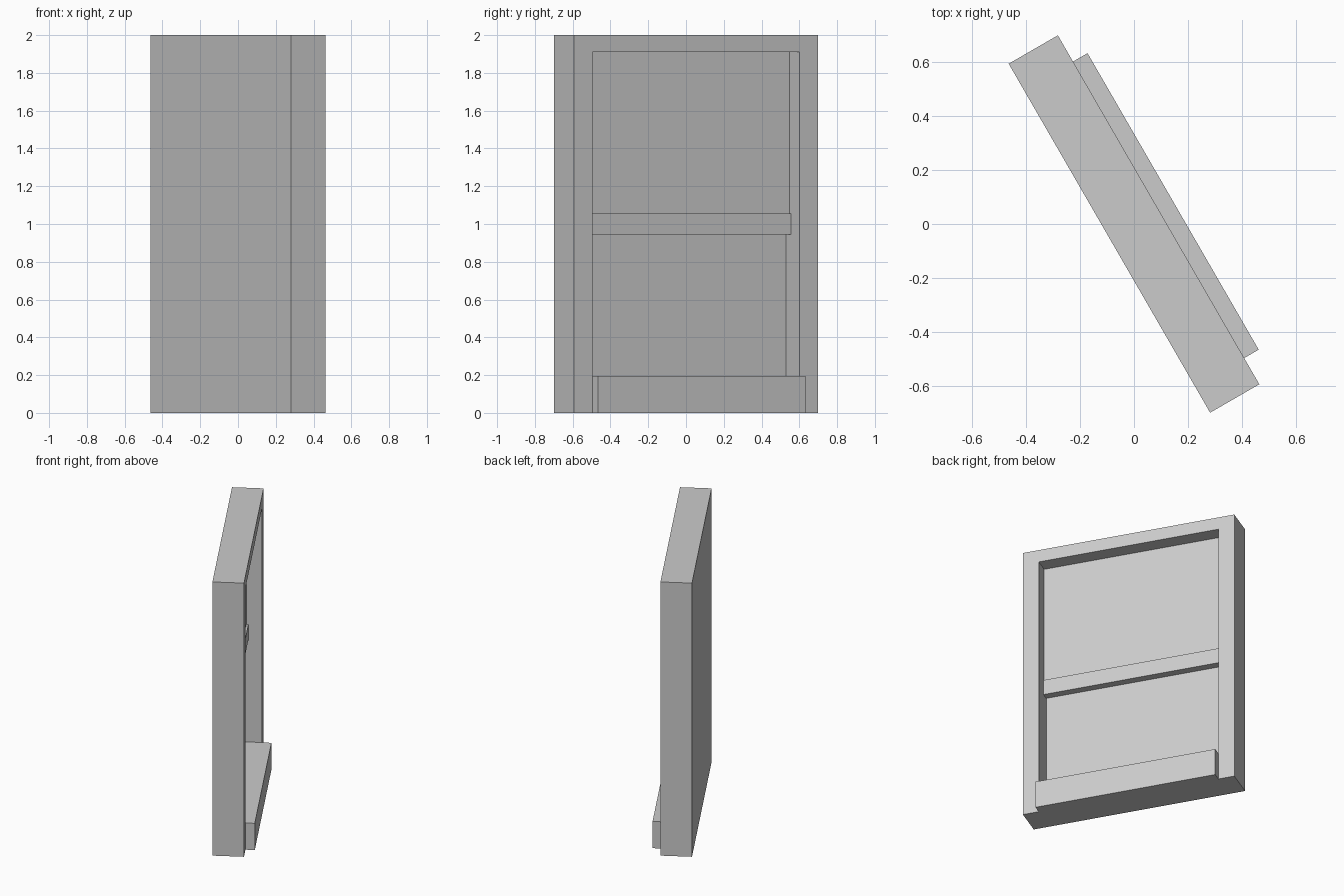
import bpy, bmesh, math
from mathutils import Matrix

if "Cube" in bpy.data.objects:
    bpy.data.objects.remove(bpy.data.objects["Cube"])

# local frame: x along the width, y out of the window face, z up
TURN = Matrix.Rotation(math.radians(-60), 4, 'Z')
HALF_W, HALF_T = 0.745, 0.105
OPEN_W = 0.633
SILL_TOP, HEAD = 0.195, 1.91


def prism(name, profile, half_width):
    """Extrude a (depth, height) profile across the width."""
    bm = bmesh.new()
    face = bm.faces.new([bm.verts.new((-half_width, d, z)) for d, z in profile])
    ext = bmesh.ops.extrude_face_region(bm, geom=[face])
    verts = [v for v in ext['geom'] if isinstance(v, bmesh.types.BMVert)]
    bmesh.ops.translate(bm, verts=verts, vec=(2 * half_width, 0, 0))
    bmesh.ops.recalc_face_normals(bm, faces=bm.faces)
    bm.transform(TURN)
    mesh = bpy.data.meshes.new(name)
    bm.to_mesh(mesh)
    bm.free()
    obj = bpy.data.objects.new(name, mesh)
    bpy.context.collection.objects.link(obj)
    return obj


def rect(d0, d1, z0, z1):
    return [(d0, z0), (d1, z0), (d1, z1), (d0, z1)]


# frame with solid flat back
frame = prism("window_frame", rect(-HALF_T, HALF_T, 0, 2), HALF_W)

# stepped opening: deep lower pane, meeting rail, shallow upper pane
opening = prism("opening_cutter", [
    (0.3, SILL_TOP), (-0.04, SILL_TOP), (-0.04, 0.945), (0.014, 0.945),
    (0.014, 1.055), (0.0, 1.055), (0.0, HEAD), (0.3, HEAD)], OPEN_W)
opening.hide_render = True

cut = frame.modifiers.new("opening", 'BOOLEAN')
cut.operation = 'DIFFERENCE'
cut.solver = 'EXACT'
cut.object = opening
bpy.context.view_layer.objects.active = frame
bpy.ops.object.modifier_apply(modifier=cut.name)
bpy.data.objects.remove(opening)

# projecting sill
prism("sill", rect(HALF_T, 0.167, 0, SILL_TOP), OPEN_W)
